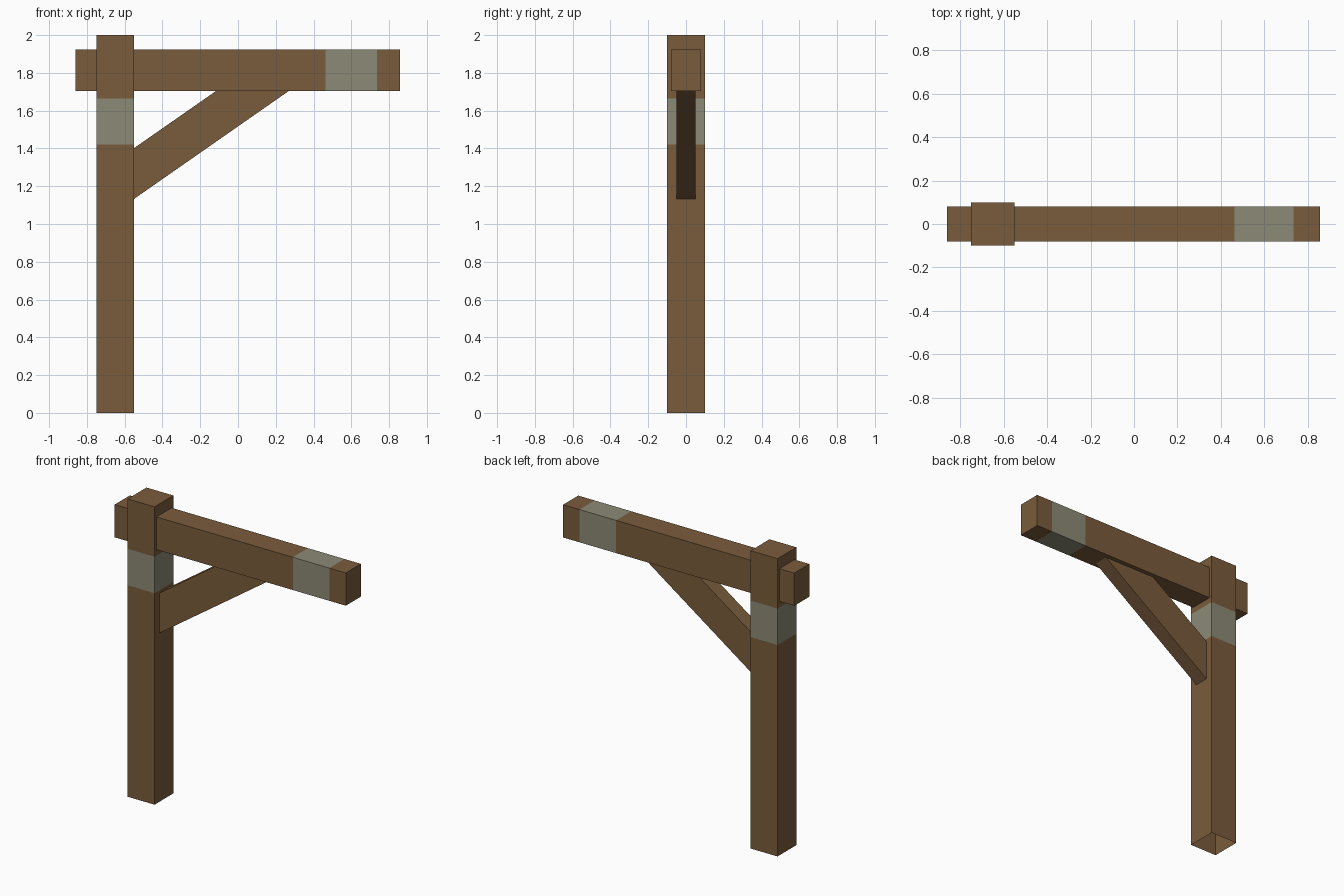
import bpy, bmesh
from mathutils import Vector

if "Cube" in bpy.data.objects:
    bpy.data.objects.remove(bpy.data.objects["Cube"])


def material(name, color):
    m = bpy.data.materials.new(name)
    m.diffuse_color = (*color, 1)
    m.use_nodes = True
    m.node_tree.nodes["Principled BSDF"].inputs["Base Color"].default_value = m.diffuse_color
    return m


wood = material("brown_wood", (0.195, 0.107, 0.045))
band = material("grey_band", (0.262, 0.254, 0.181))


def finish(name, bm):
    me = bpy.data.meshes.new(name)
    bm.to_mesh(me)
    bm.free()
    me.materials.append(wood)
    me.materials.append(band)
    ob = bpy.data.objects.new(name, me)
    bpy.context.collection.objects.link(ob)
    return ob


def timber(name, lo, hi, axis, start, end, open_bottom=False):
    """Box with a painted band cut in between start and end along an axis."""
    bm = bmesh.new()
    bmesh.ops.create_cube(bm, size=1)
    lo, hi = Vector(lo), Vector(hi)
    for v in bm.verts:
        v.co = (lo + hi) / 2 + v.co * (hi - lo)
    normal = Vector((0, 0, 0))
    normal[axis] = 1
    for d in (start, end):
        bmesh.ops.bisect_plane(bm, geom=bm.verts[:] + bm.edges[:] + bm.faces[:],
                               plane_co=normal * d, plane_no=normal)
    bm.normal_update()
    for f in bm.faces:
        if start < f.calc_center_median()[axis] < end:
            f.material_index = 1
    if open_bottom:
        bmesh.ops.delete(bm, geom=[f for f in bm.faces if f.normal.z < -0.9],
                         context='FACES_ONLY')
    return finish(name, bm)


# Upright post (open underneath) and horizontal arm
timber("post", (-0.75, -0.1, 0), (-0.55, 0.1, 2), 2, 1.42, 1.665, True)
timber("arm", (-0.86, -0.08, 1.705), (0.857, 0.08, 1.925), 0, 0.463, 0.735)

# Diagonal brace, open where it meets the post and the arm
profile = [(-0.55, 1.133), (0.27, 1.705), (-0.115, 1.705), (-0.55, 1.402)]
bm = bmesh.new()
front = [bm.verts.new((x, -0.05, z)) for x, z in profile]
back = [bm.verts.new((x, 0.05, z)) for x, z in profile]
bm.faces.new(front)
bm.faces.new(back[::-1])
for a, b in ((0, 1), (2, 3)):
    bm.faces.new((front[b], front[a], back[a], back[b]))
bmesh.ops.recalc_face_normals(bm, faces=bm.faces[:])
finish("brace", bm)
